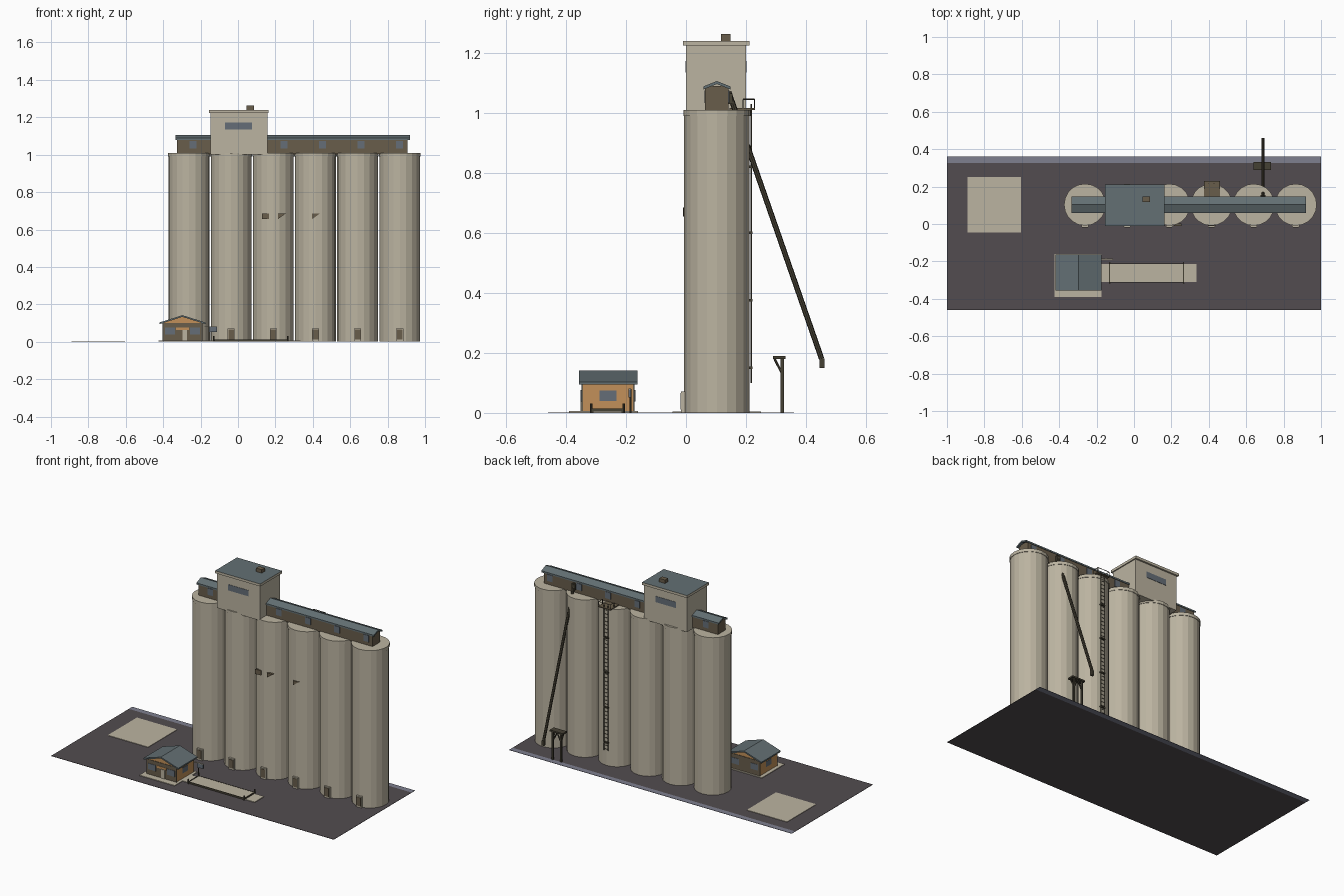
import bpy, bmesh, math
from mathutils import Vector

cube = bpy.data.objects.get("Cube")
if cube:
    bpy.data.objects.remove(cube, do_unlink=True)


def material(name, *rgb):
    m = bpy.data.materials.new(name)
    m.use_nodes = True
    m.diffuse_color = (*rgb, 1)
    m.node_tree.nodes["Principled BSDF"].inputs["Base Color"].default_value = (*rgb, 1)
    return m


concrete = material("beige concrete", .50, .455, .355)
roofing = material("blue grey roofing", .125, .16, .172)
asphalt = material("dark asphalt", .085, .073, .08)
road = material("road grey", .21, .215, .275)
brown = material("brown cladding", .14, .11, .07)
orange = material("orange timber", .54, .28, .10)
metal = material("dark metal", .06, .052, .034)
glass = material("window grey", .13, .155, .185)


def finish(name, bm, *mats):
    bmesh.ops.recalc_face_normals(bm, faces=bm.faces)
    mesh = bpy.data.meshes.new(name)
    bm.to_mesh(mesh)
    bm.free()
    ob = bpy.data.objects.new(name, mesh)
    bpy.context.collection.objects.link(ob)
    for m in mats:
        mesh.materials.append(m)
    return ob


def box(name, mat, x, y, z, top=None):
    """Box from (min, max) pairs, with an optional second material on top."""
    bm = bmesh.new()
    bmesh.ops.create_cube(bm, size=1)
    for v in bm.verts:
        v.co = Vector([r[0] if c < 0 else r[1] for c, r in zip(v.co, (x, y, z))])
    ob = finish(name, bm, mat, *([top] if top else []))
    if top:
        for p in ob.data.polygons:
            p.material_index = int(p.normal.z > .5)
    return ob


def around(c, half):
    return (c - half, c + half)


def prism(name, mat, profile, axis, lo, hi):
    """Extrude a 2D profile (side, z) along the x or y axis."""
    bm = bmesh.new()
    def place(t, s, z):
        return (t, s, z) if axis == "x" else (s, t, z)
    face = bm.faces.new([bm.verts.new(place(lo, s, z)) for s, z in profile])
    out = bmesh.ops.extrude_face_region(bm, geom=[face])
    verts = [g for g in out["geom"] if isinstance(g, bmesh.types.BMVert)]
    bmesh.ops.translate(bm, verts=verts, vec=place(hi - lo, 0, 0))
    return finish(name, bm, mat)


def gable_roof(name, axis, mid, half, eave, ridge, thick, lo, hi):
    prism(name, roofing, [(mid - half, eave), (mid, ridge), (mid + half, eave),
                          (mid + half, eave - thick), (mid, ridge - thick),
                          (mid - half, eave - thick)], axis, lo, hi)


def rod(name, mat, a, b, r, sides=8):
    a, b = Vector(a), Vector(b)
    bm = bmesh.new()
    bmesh.ops.create_cone(bm, cap_ends=True, segments=sides, radius1=r, radius2=r,
                          depth=(b - a).length)
    rot = (b - a).to_track_quat("Z", "Y").to_matrix()
    bmesh.ops.rotate(bm, verts=bm.verts, matrix=rot)
    bmesh.ops.translate(bm, verts=bm.verts, vec=(a + b) / 2)
    return finish(name, bm, mat)


# Ground, road and concrete pads
box("ground", asphalt, (-1, 1), (-.46, .325), (0, .002))
box("road_strip", road, (-1, 1), (.325, .36), (0, .002))
box("empty_pad", concrete, (-.89, -.605), (-.045, .25), (.002, .005))
box("office_pad", concrete, (-.425, -.175), (-.39, -.16), (.002, .006))

# Row of silos with rim caps and base doors
SILO_Y = .103
silo_x = [-.262 + .2254 * i for i in range(6)]
for i, x in enumerate(silo_x):
    rod(f"silo_{i}", concrete, (x, SILO_Y, .002), (x, SILO_Y, 1), .109, 20)
    rod(f"silo_rim_{i}", concrete, (x, SILO_Y, .99), (x, SILO_Y, 1.01), .112, 20)
    box(f"silo_door_frame_{i}", concrete, around(x, .019), (-.016, .01), (.002, .072))
    box(f"silo_door_{i}", brown, around(x, .015), (-.019, 0), (.012, .066))

# Plates high on the silo fronts
box("silo_plate", brown, (.127, .167), (-.008, .004), (.655, .685))
for x in (.213, .396):
    prism("silo_corner_plate", brown, [(x, .655), (x, .685), (x + .041, .685)],
          "y", -.01, .004)

# Conveyor gallery along the silo tops
box("gallery", brown, (-.325, .907), (.064, .142), (1.005, 1.09))
gable_roof("gallery_roof", "x", SILO_Y, .045, 1.088, 1.106, .01, -.335, .92)
for i in range(6):
    x = -.24 + .2205 * i if i < 2 else .245 + .206 * (i - 2)
    for y in (.063, .143):
        box("gallery_window", glass, around(x, .019), around(y, .002), (1.032, 1.074))

# Head house with slab roof, windows and vent
box("head_house", concrete, (-.147, .157), (0, .2), (1, 1.226))
box("head_house_roof", concrete, (-.155, .164), (-.01, .211), (1.224, 1.24), top=roofing)
box("roof_vent", brown, (.045, .086), (.117, .148), (1.24, 1.262))
for y in (0, .2):
    box("head_house_window", glass, around(.003, .072), around(y, .002), (1.134, 1.172))

# Loading spout with nozzle
rod("loading_spout", metal, (.69, .142, 1.07), (.69, .452, .18), .009)
box("spout_nozzle", metal, around(.69, .008), (.445, .461), (.15, .182))
box("spout_collar", metal, around(.69, .013), (.13, .155), (1.03, 1.065))

# Spout service stand with braces
box("stand_deck", metal, (.64, .733), (.29, .331), (.18, .19))
for side in (-1, 1):
    x = .687 + side * .03
    box("stand_post", metal, around(x, .005), (.315, .327), (.002, .182))
    rod("stand_brace", metal, (x, .321, .12), (.687, .321, .18), .004, 6)
    rod("stand_strut", metal, (x, .321, .13), (x, .295, .18), .004, 6)

# Ladder and railed platform on the back
LADDER_X = .414
for side in (-1, 1):
    rod("ladder_rail", metal, (LADDER_X + side * .014, .218, .1),
        (LADDER_X + side * .014, .218, 1.03), .0025, 6)
for i in range(38):
    z = .11 + i * .024
    rod("ladder_rung", metal, (LADDER_X - .014, .218, z), (LADDER_X + .014, .218, z), .0012, 4)
for z in (.15, .375, .6, .82):
    box("ladder_bracket", metal, around(LADDER_X, .016), (.205, .221), around(z, .004))
box("ladder_platform", brown, (.374, .46), (.145, .23), (1.01, 1.016))
for x in (.376, .458):
    for y in (.19, .228):
        rod("platform_post", metal, (x, y, 1.012), (x, y, 1.045), .002, 6)
    rod("platform_side_rail", metal, (x, .19, 1.045), (x, .228, 1.045), .002, 6)
rod("platform_back_rail", metal, (.376, .228, 1.045), (.458, .228, 1.045), .002, 6)

# Office building: timber body with clad front and back
OX = -.297
prism("office_body", orange, [(OX - .105, .004), (OX + .105, .004), (OX + .105, .1),
                              (OX, .133), (OX - .105, .1)], "y", -.346, -.174)
gable_roof("office_roof", "y", OX, .123, .103, .142, .009, -.356, -.162)
for name, y, out in (("front", -.346, -1), ("back", -.174, 1)):
    box(f"office_{name}_cladding", brown, around(OX, .107), around(y, .003), (.004, .1))
    for side in (-1, 1):
        box(f"office_{name}_window", glass, around(OX + side * .067, .027),
            around(y + out * .002, .003), (.038, .076))
box("office_lintel", orange, around(OX, .035), around(-.348, .003), (.064, .077))
box("office_door", concrete, around(OX + .012, .013), around(-.349, .003), (.005, .062))
for x in (OX - .105, OX + .105):
    box("office_side_window", glass, around(x, .002), around(-.26, .028), (.04, .075))

# Truck scale with ramps and corner bollards
box("scale_deck", concrete, (-.13, .265), (-.31, -.214), (.002, .012))
for lo, hi in ((-.175, -.13), (.265, .335)):
    box("scale_ramp", concrete, (lo, hi), (-.31, -.214), (.002, .006))
for x in (-.13, .265):
    box("scale_end_beam", metal, around(x, .003), (-.314, -.21), (.002, .014))
    for y in (-.316, -.208):
        rod("scale_bollard", metal, (x, y, .002), (x, y, .031), .004)
for y in (-.312, -.212):
    box("scale_edge", metal, (-.13, .265), around(y, .002), (.002, .013))

# Scale display board on a post
rod("display_post", metal, (-.15, -.185, .002), (-.15, -.185, .08), .003, 6)
box("display_board", glass, (-.155, -.112), around(-.188, .004), (.052, .078))
box("display_top", concrete, (-.18, -.112), around(-.188, .004), (.078, .082))
